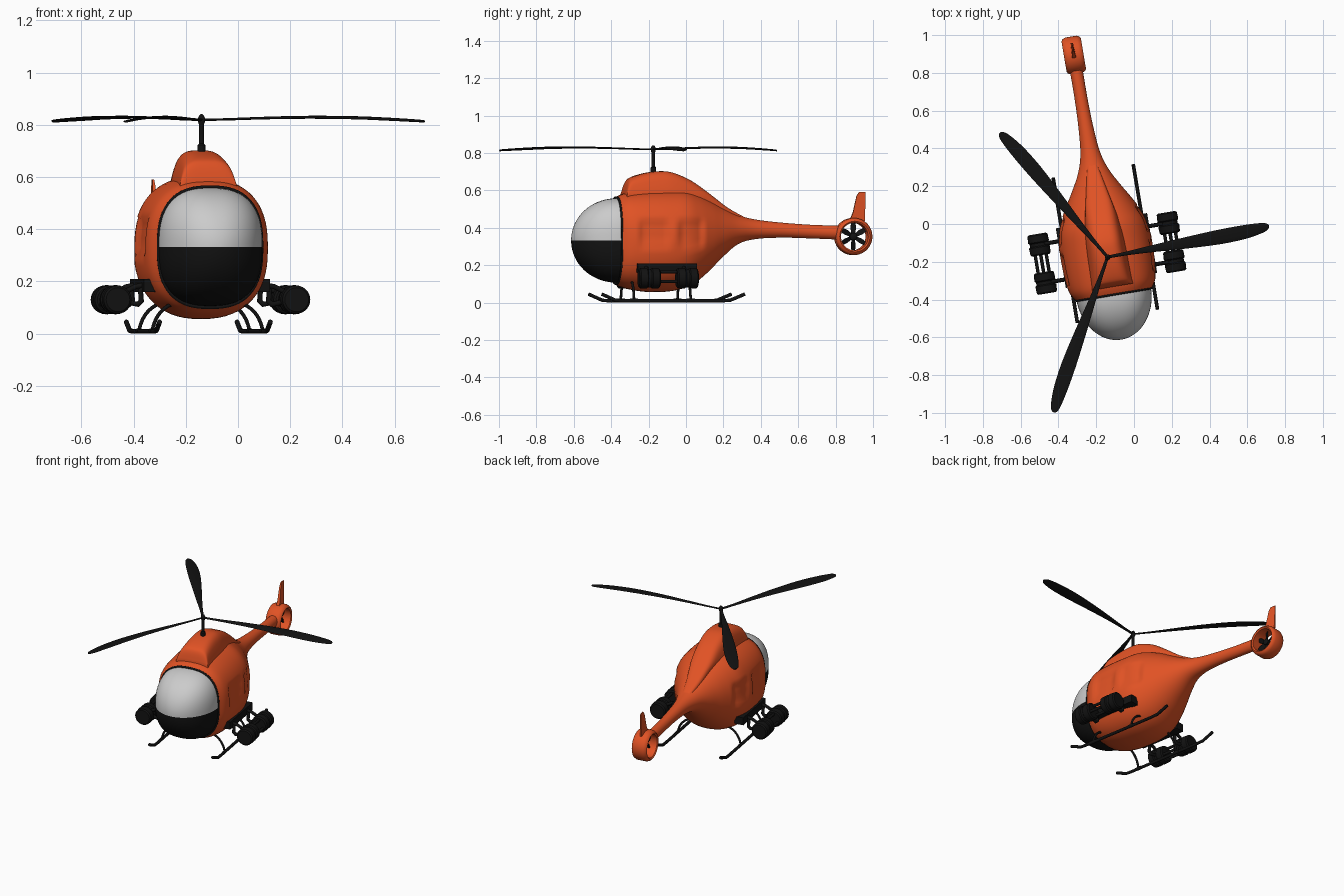
import bpy, bmesh, math
from math import sin, cos, pi, radians
from mathutils import Matrix, Vector

if "Cube" in bpy.data.objects:
    bpy.data.objects.remove(bpy.data.objects["Cube"])


def material(name, rgb):
    m = bpy.data.materials.new(name)
    m.diffuse_color = (*rgb, 1)
    m.use_nodes = True
    m.node_tree.nodes["Principled BSDF"].inputs["Base Color"].default_value = m.diffuse_color
    return m


ORANGE = material("orange_paint", (0.75, 0.085, 0.018))
BLACK = material("black_metal", (0.006, 0.006, 0.006))
PARTS = []


def register(name, data, mat):
    ob = bpy.data.objects.new(name, data)
    bpy.context.collection.objects.link(ob)
    if mat:
        data.materials.append(mat)
    PARTS.append(ob)
    return ob


def loft(name, rings, mat, closed=True, caps=True, loop=False):
    """Skin a list of equal-length point rings."""
    bm = bmesh.new()
    rows = [[bm.verts.new(p) for p in r] for r in rings]
    n = len(rows[0])
    for i in range(len(rows) if loop else len(rows) - 1):
        a, b = rows[i], rows[(i + 1) % len(rows)]
        for j in range(n if closed else n - 1):
            k = (j + 1) % n
            bm.faces.new((a[j], a[k], b[k], b[j]))
    if caps and not loop:
        bm.faces.new(rows[0])
        bm.faces.new(rows[-1])
    bmesh.ops.remove_doubles(bm, verts=bm.verts, dist=1e-5)
    bmesh.ops.recalc_face_normals(bm, faces=bm.faces)
    me = bpy.data.meshes.new(name)
    bm.to_mesh(me)
    bm.free()
    return register(name, me, mat)


def smooth_rows(rows, steps):
    """Catmull-Rom interpolation through section rows."""
    out = []
    for i in range(len(rows) - 1):
        p = [Vector(rows[max(0, min(len(rows) - 1, i + d))]) for d in (-1, 0, 1, 2)]
        for s in range(steps):
            t = s / steps
            out.append(0.5 * (2 * p[1] + (p[2] - p[0]) * t
                              + (2 * p[0] - 5 * p[1] + 4 * p[2] - p[3]) * t * t
                              + (3 * p[1] - p[0] - 3 * p[2] + p[3]) * t ** 3))
    return out + [Vector(rows[-1])]


def superellipse(a, e):
    c, s = cos(a), sin(a)
    return (math.copysign(abs(c) ** (2 / e), c), math.copysign(abs(s) ** (2 / e), s))


def spin(name, origin, axis, profile, mat, n=28, loop=False):
    """Revolve (distance along axis, radius) points about an axis."""
    q = Vector(axis).to_track_quat('Z', 'Y')
    o = Vector(origin)
    rings = [[o + q @ Vector((r * cos(2 * pi * j / n), r * sin(2 * pi * j / n), h))
              for j in range(n)] for h, r in profile]
    return loft(name, rings, mat, loop=loop)


def tube(name, pts, radius, mat=BLACK):
    cu = bpy.data.curves.new(name, 'CURVE')
    cu.dimensions = '3D'
    cu.bevel_depth = radius
    cu.bevel_resolution = 3
    cu.use_fill_caps = True
    sp = cu.splines.new('POLY')
    sp.points.add(len(pts) - 1)
    for p, c in zip(sp.points, pts):
        p.co = (*c, 1)
    return register(name, cu, mat)


def box(name, x, y, z, mat):
    ring = lambda h: [(x[0], y[0], h), (x[1], y[0], h), (x[1], y[1], h), (x[0], y[1], h)]
    return loft(name, [ring(z[0]), ring(z[1])], mat)


# Everything is built with the mast at x = y = 0, then turned and moved at the end.
# Fuselage and boom: y, half width, bottom, top, roundness
SECTIONS = [(-0.20, .205, .095, .565, 2.6), (-0.15, .232, .075, .585, 2.5),
            (-0.05, .245, .058, .597, 2.4), (0.07, .247, .058, .60, 2.35),
            (0.16, .237, .076, .598, 2.3), (0.23, .21, .11, .58, 2.2),
            (0.30, .172, .168, .55, 2.1), (0.37, .13, .238, .512, 2),
            (0.46, .082, .313, .468, 2), (0.56, .052, .34, .443, 2),
            (0.70, .039, .347, .427, 2), (0.85, .034, .343, .416, 2), (1.0, .034, .337, .411, 2)]


def plateau(v, lo, hi, edge):
    return max(0, min(1, (v - lo) / edge, (hi - v) / edge))


rings = []
for y, w, b, t, e in smooth_rows(SECTIONS, 6):
    ring = []
    for j in range(64):
        cx, cz = superellipse(2 * pi * j / 64, e)
        z = (b + t) / 2 + (t - b) / 2 * cz
        # shallow window recesses in the cabin sides
        dent = 0.016 * plateau(z, .29, .45, .03) * (plateau(y, -.12, .06, .025) + plateau(y, .09, .25, .03))
        ring.append((cx * max(w - dent, w * .9), y, z))
    rings.append(ring)
loft("fuselage", rings, ORANGE)

# Engine cowling that tapers back along the spine: y, half width, bottom, top
COWL = [(-0.16, .105, .54, .59), (-0.145, .105, .54, .645), (-0.12, .105, .54, .67), (-0.05, .105, .54, .692),
        (0.03, .104, .54, .702), (0.10, .10, .54, .695), (0.2, .085, .50, .653),
        (0.3, .065, .47, .583), (0.4, .045, .43, .508), (0.5, .025, .41, .453)]
rings = []
for y, w, b, t in smooth_rows(COWL, 4):
    ring = []
    for j in range(40):
        cx, cz = superellipse(2 * pi * j / 40, 3.6)
        z = (b + t) / 2 + (t - b) / 2 * cz
        ring.append((cx * w * (1.05 - 2.6 * max(0, z - .57)), y, z))
    rings.append(ring)
loft("engine_cowling", rings, ORANGE)

# Bubble canopy in two halves, clear above and black below
for name, start, mat in (("canopy_upper", 0, None), ("canopy_lower", pi, BLACK)):
    rings = []
    for i in range(19):
        u = pi / 2 * i / 18
        ring = []
        for j in range(41):
            cx, cz = superellipse(start + pi * j / 40, 2 + .6 * sin(u))
            ring.append((.2 * sin(u) * cx, -.195 - .248 * cos(u), .332 + .226 * sin(u) * cz))
        rings.append(ring)
    loft(name, rings, mat, closed=False, caps=False)
rim = [superellipse(2 * pi * j / 64, 2.6) for j in range(65)]
tube("canopy_seal", [(.2 * a, -.2, .331 + .23 * b) for a, b in rim], .007)

# Rotor mast and hub
spin("rotor_mast", (0, 0, 0), (0, 0, 1),
     [(.68, .015), (.722, .015), (.728, .009), (.80, .009), (.81, .013),
      (.825, .014), (.836, .009), (.841, .003)], BLACK, 20)

# Three main rotor blades: radius, leading edge, trailing edge, height
BLADE = [(0, .008, -.008, .819), (.1, .01, -.01, .821), (.25, .018, -.02, .826),
         (.42, .026, -.034, .829), (.6, .032, -.045, .827), (.74, .031, -.042, .821),
         (.83, .025, -.028, .816), (.86, .017, -.016, .814), (.87, .006, -.005, .813)]
for k in range(3):
    turn = Matrix.Rotation(radians(1.3 + 120 * k), 3, 'Z')
    rings = []
    for r, lead, trail, z in smooth_rows(BLADE, 3):
        mid, half = (lead + trail) / 2, (lead - trail) / 2
        rings.append([turn @ Vector((r, mid + half * cos(a), z + .0045 * sin(a) + .12 * half * cos(a)))
                      for a in (2 * pi * j / 12 for j in range(12))])
    loft(f"main_rotor_blade_{k + 1}", rings, BLACK)

# Ducted tail fan
TAIL = Vector((0, 1.084, .353))
spin("tail_duct", TAIL, (1, 0, 0),
     [(-.046, .074), (-.052, .082), (-.046, .092), (-.03, .099), (.03, .099),
      (.046, .092), (.052, .082), (.046, .074)], ORANGE, 40, loop=True)
spin("tail_fan_hub", TAIL, (1, 0, 0), [(-.02, .012), (-.014, .02), (.014, .02), (.02, .012)], BLACK, 20)
for k in range(6):
    turn = Matrix.Rotation(k * pi / 3, 3, 'X')
    rings = [[TAIL + turn @ Vector((x + w * sx * .5, w * sx, r))
              for x, sx in ((-.002, -1), (-.002, 1), (.002, 1), (.002, -1))]
             for r, w in ((.01, .008), (.045, .014), (.072, .011))]
    loft(f"tail_fan_blade_{k + 1}", rings, BLACK)

# Tail fin
loft("tail_fin", [[(-t, y0, z), (t, y0, z), (t * .5, y1, z), (-t * .5, y1, z)]
                  for z, y0, y1, t in ((.435, 1.062, 1.146, .012), (.48, 1.082, 1.148, .009),
                                       (.57, 1.102, 1.15, .005), (.59, 1.115, 1.15, .003))], ORANGE)

for side, s in (("left", -1), ("right", 1)):
    # Landing skid with turned-up ends
    x = s * .215
    tube(f"{side}_skid", [(x, -.315, .045), (x, -.24, .012), (x, -.2, .0095),
                          (x, .33, .0095), (x, .38, .012), (x, .46, .045)], .0095)
    # Bowed skid legs and their clamps
    for end, y in (("front", -.14), ("rear", .167)):
        pts = []
        for i in range(13):
            t = i / 12
            u = 1 - t
            px = u**3 * .215 + 3 * u * u * t * .205 + 3 * u * t * t * .18 + t**3 * .10
            pz = u**3 * .01 + 3 * u * u * t * .06 + 3 * u * t * t * .11 + t**3 * .125
            pts.append((s * px, y, pz))
        tube(f"{side}_{end}_leg", pts, .007)
        spin(f"{side}_{end}_clamp", (x, y, .0105), (0, 1, 0), [(-.022, .0105), (.022, .0105)], BLACK, 12)
    # Side pod mounting rail
    box(f"{side}_pod_rail", (s * .185, s * .245), (-.125, .195), (.16, .21), BLACK)
    # Paired round pods on bent arms
    for end, y in (("front", -.08), ("rear", .125)):
        tube(f"{side}_{end}_pod_arm", [(s * .22, y, .185), (s * .25, y, .165), (s * .247, y, .125),
                                       (s * .26, y, .112), (s * .34, y, .13)], .011)
        tube(f"{side}_{end}_pod_brace", [(s * .22, y, .19), (s * .27, y, .18), (s * .33, y, .15)], .01)
        spin(f"{side}_{end}_pod", (s * .347, y, .13), (0, 1, 0),
             [(-.057, .03), (-.057, .046), (-.05, .054), (-.014, .056), (-.008, .049),
              (.008, .049), (.014, .056), (.05, .054), (.057, .046), (.057, .03)], BLACK, 24)
    # Rods joining the two pods
    for k in range(3):
        a = radians(90 + 120 * k)
        px, pz = s * .347 + .034 * cos(a), .13 + .034 * sin(a)
        tube(f"{side}_pod_rod_{k + 1}", [(px, -.06, pz), (px, .11, pz)], .009)

# Place the whole aircraft with its slight yaw, and smooth the surfaces
place = Matrix.Translation((-.14, -.175, 0)) @ Matrix.Rotation(radians(9.5), 4, 'Z')
bpy.ops.object.select_all(action='DESELECT')
for ob in PARTS:
    ob.matrix_world = place
    if ob.type == 'MESH':
        ob.select_set(True)
        bpy.context.view_layer.objects.active = ob
bpy.ops.object.shade_smooth_by_angle(angle=radians(40))
